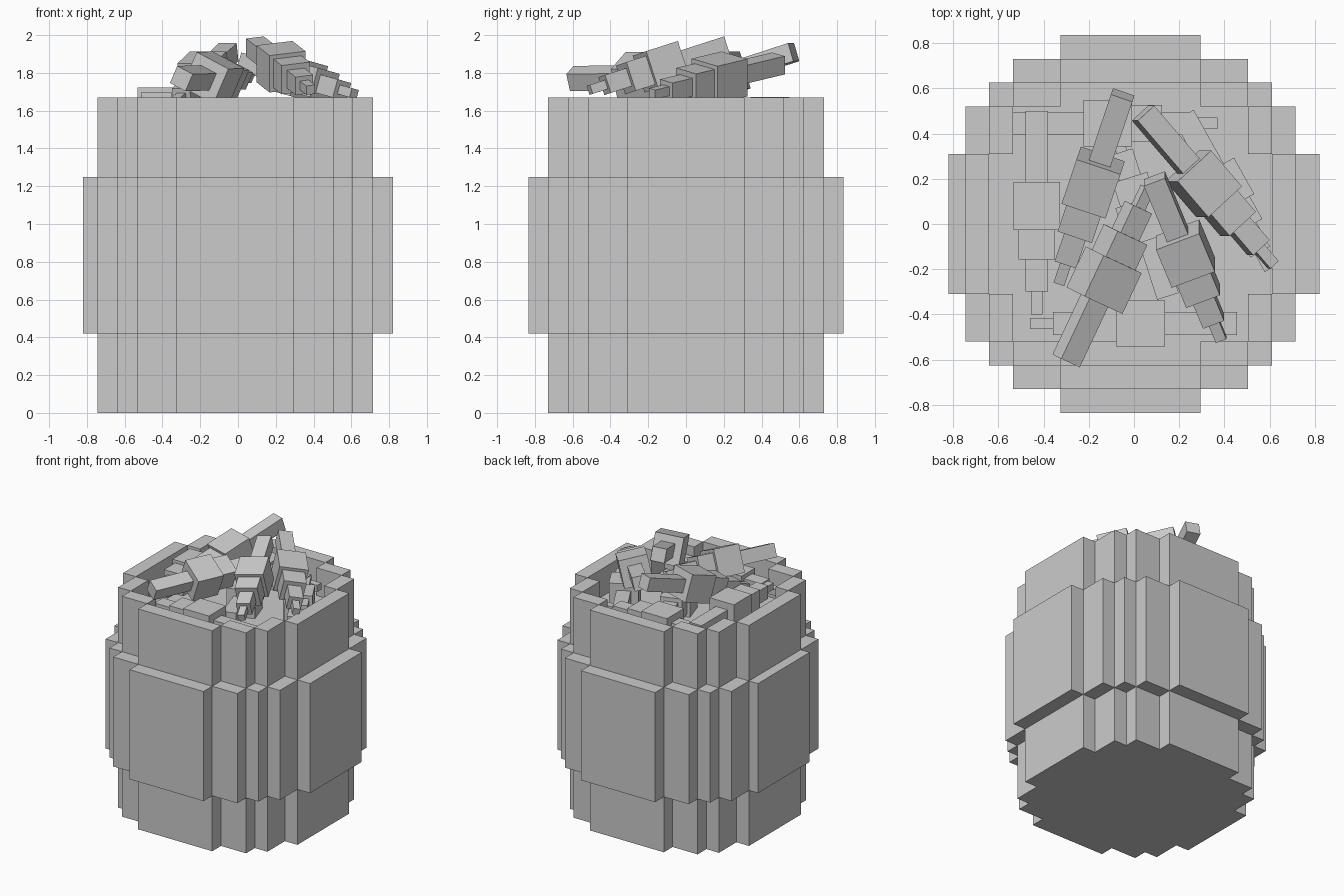
import bpy
import bmesh
from mathutils import Matrix, Vector

if "Cube" in bpy.data.objects:
    bpy.data.objects.remove(bpy.data.objects["Cube"])

GREY = (0.6, 0.6, 0.6, 1.0)
grey = bpy.data.materials.new("plain grey")
grey.use_nodes = True
grey.diffuse_color = GREY
grey.node_tree.nodes["Principled BSDF"].inputs["Base Color"].default_value = GREY

CENTRE_X = -0.015
FLOOR, RIM = 1.46, 1.67


def finish(bm, name):
    bmesh.ops.recalc_face_normals(bm, faces=bm.faces)
    mesh = bpy.data.meshes.new(name)
    bm.to_mesh(mesh)
    bm.free()
    mesh.materials.append(grey)
    obj = bpy.data.objects.new(name, mesh)
    bpy.context.collection.objects.link(obj)
    return obj


def stepped_outline(steps):
    """Staircase round outline, mirrored from one quarter."""
    quarter = [steps[0]]
    for (_, h0), (w1, h1) in zip(steps, steps[1:]):
        quarter += [(w1, h0), (w1, h1)]
    half = quarter + [(-x, y) for x, y in reversed(quarter)]
    return half + [(-x, -y) for x, y in half]


def stepped_drum(name, steps, bottom, top):
    bm = bmesh.new()
    verts = [bm.verts.new((x + CENTRE_X, y, bottom)) for x, y in stepped_outline(steps)]
    base = bm.faces.new(verts)
    grown = bmesh.ops.extrude_face_region(bm, geom=[base], use_keep_orig=True)
    moved = [g for g in grown["geom"] if isinstance(g, bmesh.types.BMVert)]
    bmesh.ops.translate(bm, verts=moved, vec=(0, 0, top - bottom))
    return finish(bm, name)


# Barrel: stepped drum, hollowed at the top, with a wider belt
drum = stepped_drum("barrel_drum",
                    [(0.73, 0.31), (0.625, 0.52), (0.52, 0.625), (0.31, 0.73)], 0, RIM)
cutter = stepped_drum("hollow_cutter",
                      [(0.625, 0.31), (0.52, 0.52), (0.31, 0.625)], FLOOR, RIM + 0.2)
cutter.hide_render = True
cutter.hide_viewport = True
hollow = drum.modifiers.new("hollow", 'BOOLEAN')
hollow.operation = 'DIFFERENCE'
hollow.solver = 'EXACT'
hollow.object = cutter

belt = stepped_drum("barrel_belt",
                    [(0.835, 0.31), (0.73, 0.52), (0.625, 0.625), (0.52, 0.73), (0.31, 0.835)],
                    0.42, 1.25)
for v in belt.data.vertices:
    v.co.x = max(v.co.x, -0.82)

# Carrot: leaf stalk, crown and tapering root, as (length, width)
SEGMENTS = [(0.31, 0.10), (0.21, 0.205), (0.13, 0.16), (0.14, 0.10), (0.10, 0.05)]
FULL = sum(length for length, _ in SEGMENTS)


def carrot(name, start, end, roll=0.0):
    start, end = Vector(start), Vector(end)
    along = (end - start).normalized()
    side = along.cross(Vector((0, 0, 1))).normalized()
    up = side.cross(along)
    frame = Matrix((along, side, up)).transposed().to_4x4()
    place = Matrix.Translation(start) @ frame @ Matrix.Rotation(roll, 4, 'X')
    stretch = (end - start).length / FULL
    bm = bmesh.new()
    at = 0.0
    for length, width in SEGMENTS:
        length *= stretch
        box = Matrix.Translation((at + length / 2, 0, 0)) @ Matrix.Diagonal((length, width, width, 1))
        bmesh.ops.create_cube(bm, size=1, matrix=place @ box)
        at += length
    return finish(bm, name)


# Bottom layer lying flat
carrot("carrot_flat_left", (-0.43, 0.5, 1.62), (-0.43, -0.4, 1.62))
carrot("carrot_flat_back", (-0.54, 0.445, 1.57), (0.37, 0.445, 1.57))
carrot("carrot_flat_front", (0.455, -0.44, 1.565), (-0.46, -0.44, 1.565))
carrot("carrot_flat_right", (0.22, 0.48, 1.565), (0.6, -0.2, 1.565))
carrot("carrot_flat_middle", (0.15, -0.32, 1.565), (-0.08, 0.4, 1.565))

# Top layer leaning on the heap
carrot("carrot_top_front", (-0.3, -0.605, 1.77), (0.06, 0.16, 1.78), -0.45)
carrot("carrot_top_back", (-0.05, 0.57, 1.91), (-0.33, -0.26, 1.64))
carrot("carrot_top_middle", (0.09, 0.2, 1.94), (0.385, -0.51, 1.71), -0.12)
carrot("carrot_top_right", (0.04, 0.49, 1.85), (0.615, -0.18, 1.69), 0.2)
